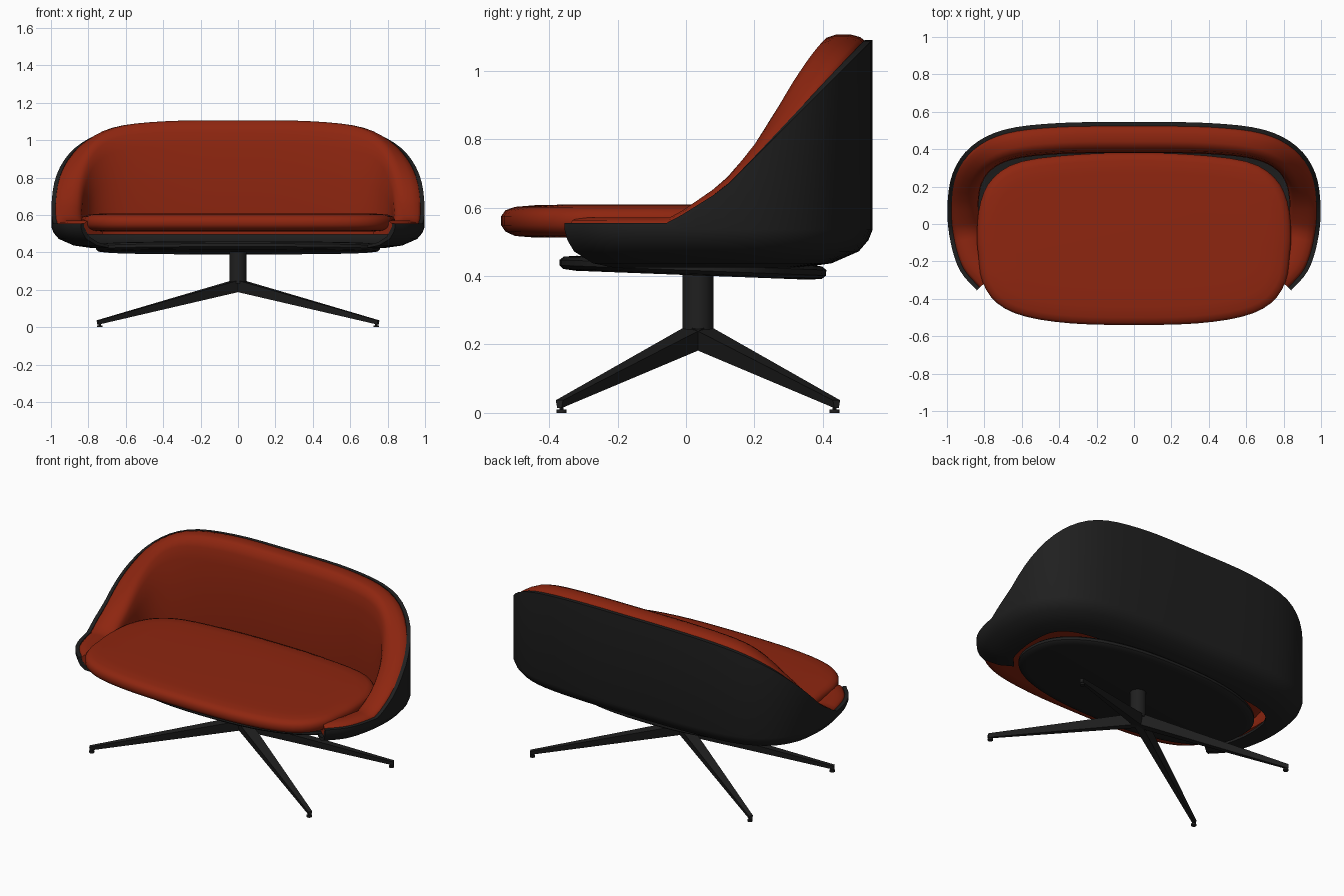
import bpy, bmesh, math
from mathutils import Vector

if "Cube" in bpy.data.objects:
    bpy.data.objects.remove(bpy.data.objects["Cube"])


def material(name, rgb):
    m = bpy.data.materials.new(name)
    m.diffuse_color = (*rgb, 1)
    m.use_nodes = True
    m.node_tree.nodes["Principled BSDF"].inputs["Base Color"].default_value = m.diffuse_color
    return m


RED = material("rust red fabric", (0.27, 0.019, 0.005))
DARK = material("charcoal black", (0.014, 0.014, 0.014))


def finish(name, bm, mat, angle=40):
    bmesh.ops.recalc_face_normals(bm, faces=bm.faces)
    me = bpy.data.meshes.new(name)
    bm.to_mesh(me)
    bm.free()
    ob = bpy.data.objects.new(name, me)
    bpy.context.collection.objects.link(ob)
    me.materials.append(mat)
    bpy.ops.object.select_all(action='DESELECT')
    ob.select_set(True)
    bpy.context.view_layer.objects.active = ob
    bpy.ops.object.shade_smooth_by_angle(angle=math.radians(angle))
    return ob


def spline(pts, steps, closed):
    """Catmull-Rom curve through plan points."""
    p = [Vector(q) for q in pts]
    n = len(p)
    get = (lambda i: p[i % n]) if closed else (lambda i: p[max(0, min(n - 1, i))])
    out = []
    for i in range(n if closed else n - 1):
        a, b, c, d = (get(i + k) for k in (-1, 0, 1, 2))
        for s in range(steps):
            t = s / steps
            out.append(0.5 * (2 * b + (c - a) * t + (2 * a - 5 * b + 4 * c - d) * t * t
                              + (3 * b - a - 3 * c + d) * t ** 3))
    if not closed:
        out.append(p[-1])
    return out


def inward(path, closed):
    """Left-hand normals: they point inward on a counterclockwise path."""
    n = len(path)
    res = []
    for i in range(n):
        a = path[i - 1] if closed or i else path[0]
        b = path[(i + 1) % n] if closed else path[min(i + 1, n - 1)]
        t = (b - a).normalized()
        res.append(Vector((-t.y, t.x)))
    return res


def sweep(name, path, section, mat, closed, angle=40):
    """section(y) gives (inset, z) pairs; open paths have closed sections and end caps."""
    bm = bmesh.new()
    rings = []
    for q, n in zip(path, inward(path, closed)):
        rings.append([bm.verts.new((q.x + n.x * d, q.y + n.y * d, z)) for d, z in section(q.y)])
    m, k = len(rings), len(rings[0])
    for i in range(m if closed else m - 1):
        r, s = rings[i], rings[(i + 1) % m]
        for j in range(k - 1 if closed else k):
            h = (j + 1) % k
            bm.faces.new((r[j], s[j], s[h], r[h]))
    if closed:
        bm.faces.new([r[0] for r in rings])
        bm.faces.new([r[-1] for r in rings])
    else:
        bm.faces.new(rings[0])
        bm.faces.new(rings[-1])
    return finish(name, bm, mat, angle)


# U-shaped plan of the shell, right arm tip round the back to left arm tip
half = [(0.84, -0.355), (0.93, -0.25), (0.98, -0.1), (0.998, 0.08), (0.97, 0.27),
        (0.87, 0.415), (0.69, 0.505), (0.4, 0.54)]
plan = spline(half + [(0, 0.545)] + [(-x, y) for x, y in reversed(half)], 4, False)

RIM = [(-1, 0.555), (-0.05, 0.555), (0.11, 0.655), (0.545, 1.09)]


def rim(y):
    for (a, za), (b, zb) in zip(RIM, RIM[1:]):
        if y <= b:
            return za + (zb - za) * (y - a) / (b - a)
    return RIM[-1][1]


def shell_section(y):
    t = rim(y)
    return [(0, t), (0, 0.535), (0.012, 0.505), (0.04, 0.472), (0.12, 0.437), (0.205, 0.425),
            (0.205, 0.44), (0.13, 0.453), (0.06, 0.485), (0.022, 0.54), (0.022, t)]


def padding_section(y):
    t = rim(y)
    up = lambda f: 0.495 + (t - 0.495) * f
    return [(0.024, up(0.25)), (0.022, t - 0.004), (0.035, t + 0.008), (0.065, t + 0.016),
            (0.105, t + 0.016), (0.135, t + 0.006), (0.152, up(0.93)), (0.162, up(0.8)),
            (0.166, up(0.5)), (0.164, up(0.2)), (0.155, 0.495), (0.06, 0.495)]


sweep("outer_shell", plan, shell_section, DARK, False)
sweep("back_padding", plan, padding_section, RED, False, 55)

# Seat cushion: rounded slab
right = [(0.33, -0.532), (0.58, -0.495), (0.73, -0.425), (0.81, -0.31), (0.832, -0.17),
         (0.84, -0.05), (0.82, 0.12), (0.75, 0.25), (0.6, 0.335), (0.3, 0.372)]
seat = spline([(0, -0.54)] + right + [(0, 0.38)] + [(-x, y) for x, y in reversed(right)], 3, True)
sweep("seat_cushion", seat, lambda y: [
    (0.09, 0.513), (0.04, 0.517), (0.012, 0.53), (0, 0.548), (0, 0.575),
    (0.012, 0.592), (0.04, 0.602), (0.1, 0.607), (0.2, 0.609)], RED, True, 60)

# Oval support plate under the seat, sloping down to the back
oval = []
for i in range(64):
    a = math.tau * i / 64
    c, s = math.cos(a), math.sin(a)
    oval.append(Vector((0.76 * math.copysign(abs(c) ** 0.85, c),
                        0.02 + 0.39 * math.copysign(abs(s) ** 0.85, s))))
plate = sweep("support_plate", oval, lambda y: [
    (0.05, -0.022), (0.012, -0.018), (0, -0.008), (0, 0.008), (0.012, 0.018), (0.05, 0.022)],
    DARK, True, 50)
plate.location.z = 0.425
plate.rotation_euler.x = math.radians(-2.2)

# Centre post
CY = 0.035
bm = bmesh.new()
bmesh.ops.create_cone(bm, cap_ends=True, segments=32, radius1=0.045, radius2=0.045, depth=0.18)
bmesh.ops.translate(bm, verts=bm.verts, vec=(0, CY, 0.325))
finish("centre_post", bm, DARK)

# Four tapered splayed legs with small foot pads
for sx, side in ((1, "right"), (-1, "left")):
    for sy, end in ((1, "back"), (-1, "front")):
        d = Vector((0.75 * sx, 0.405 * sy, 0))
        w = Vector((-d.y, d.x, 0)).normalized()
        base = Vector((0, CY, 0))
        bm = bmesh.new()
        ends = []
        for q, hw, lo, hi in ((base, 0.036, 0.19, 0.255), (base + d, 0.012, 0.014, 0.037)):
            ends.append([bm.verts.new(q + w * k * hw + Vector((0, 0, z)))
                         for k, z in ((-1, hi), (1, hi), (0.6, lo), (-0.6, lo))])
        a, b = ends
        for j in range(4):
            bm.faces.new((a[j], b[j], b[(j + 1) % 4], a[(j + 1) % 4]))
        bm.faces.new(a)
        bm.faces.new(b)
        finish(f"{end}_{side}_leg", bm, DARK, 30)

        bm = bmesh.new()
        bmesh.ops.create_cone(bm, cap_ends=True, segments=16, radius1=0.015, radius2=0.015, depth=0.01)
        bmesh.ops.create_cone(bm, cap_ends=True, segments=8, radius1=0.006, radius2=0.006, depth=0.03)
        bmesh.ops.translate(bm, verts=bm.verts[16 * 2:], vec=(0, 0, 0.01))
        bmesh.ops.translate(bm, verts=bm.verts, vec=base + d * 0.985 + Vector((0, 0, 0.005)))
        finish(f"{end}_{side}_foot", bm, DARK)
